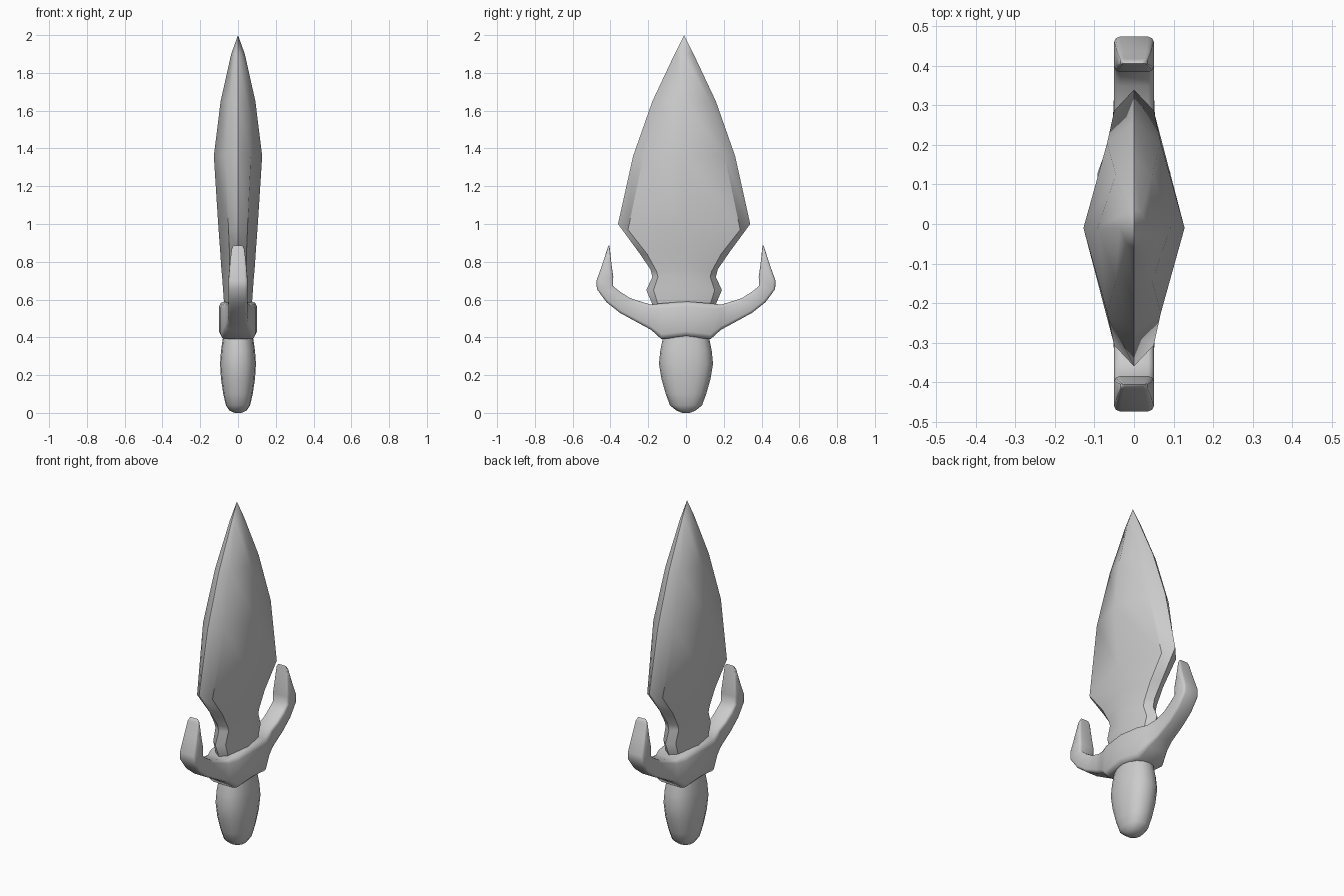
import bpy
import bmesh
from math import sin, cos, pi, radians
from mathutils import Vector

if "Cube" in bpy.data.objects:
    bpy.data.objects.remove(bpy.data.objects["Cube"], do_unlink=True)

grey = bpy.data.materials.new("plain grey")
grey.use_nodes = True
colour = (0.6, 0.6, 0.6, 1)
grey.diffuse_color = colour
grey.node_tree.nodes["Principled BSDF"].inputs["Base Color"].default_value = colour


def loft(name, rings, sharp_angle, sharp_rule=None):
    """Skin a list of equal-length point rings and cap both ends."""
    bm = bmesh.new()
    rows = [[bm.verts.new(p) for p in ring] for ring in rings]
    n = len(rows[0])
    for a, b in zip(rows, rows[1:]):
        for i in range(n):
            j = (i + 1) % n
            bm.faces.new((a[i], a[j], b[j], b[i]))
            if sharp_rule and sharp_rule(i, b[i].co.z):
                bm.edges.get((a[i], b[i])).smooth = False
    bm.faces.new(rows[0][::-1])
    bm.faces.new(rows[-1])
    bmesh.ops.remove_doubles(bm, verts=bm.verts, dist=0.0005)
    bmesh.ops.recalc_face_normals(bm, faces=bm.faces)
    mesh = bpy.data.meshes.new(name)
    obj = bpy.data.objects.new(name, mesh)
    bpy.context.collection.objects.link(obj)
    mesh.materials.append(grey)
    sharp = [e.index for e in bm.edges if not e.smooth]
    bm.edges.index_update()
    sharp = [e.index for e in bm.edges if not e.smooth]
    bm.to_mesh(mesh)
    bm.free()
    bpy.ops.object.select_all(action="DESELECT")
    obj.select_set(True)
    bpy.context.view_layer.objects.active = obj
    bpy.ops.object.shade_smooth_by_angle(angle=radians(sharp_angle))
    if sharp:
        attr = mesh.attributes.get("sharp_edge") or mesh.attributes.new("sharp_edge", "BOOLEAN", "EDGE")
        for i in sharp:
            attr.data[i].value = True
    return obj


# Blade: height, edge y, bevel y, bevel x, spine x, bevel height offset
blade_rows = [
    (0.50, 0.15, 0.12, 0.035, 0.068, 0),
    (0.58, 0.17, 0.14, 0.040, 0.074, 0),
    (0.65, 0.20, 0.162, 0.040, 0.079, 0),
    (0.72, 0.168, 0.138, 0.042, 0.084, 0),
    (0.76, 0.178, 0.146, 0.043, 0.088, -0.01),
    (0.85, 0.24, 0.195, 0.045, 0.094, -0.01),
    (1.00, 0.35, 0.297, 0.050, 0.105, -0.03),
    (1.36, 0.27, 0.215, 0.068, 0.128, 0),
    (1.65, 0.168, 0.135, 0.046, 0.092, 0),
    (1.90, 0.05, 0.04, 0.018, 0.036, 0),
    (2.00, 0, 0, 0, 0, 0),
]
blade_rings = []
for z, edge, by, bx, spine, dz in blade_rows:
    c = -0.01
    blade_rings.append([
        (0, c + edge, z), (bx, c + by, z + dz), (spine, c, z), (bx, c - by, z + dz),
        (0, c - edge, z), (-bx, c - by, z + dz), (-spine, c, z), (-bx, c + by, z + dz)])
loft("blade", blade_rings, 50,
     lambda i, z: i % 4 == 0 or (i % 2 == 1 and z < 1.4))

# Guard: lower (y, z), upper (y, z), half width; mirrored across the middle
half = [
    ((0, 0.405), (0, 0.59), 0.10),
    ((0.13, 0.39), (0.13, 0.58), 0.092),
    ((0.185, 0.44), (0.185, 0.573), 0.072),
    ((0.25, 0.475), (0.235, 0.588), 0.054),
    ((0.35, 0.53), (0.295, 0.607), 0.05),
    ((0.42, 0.585), (0.35, 0.642), 0.05),
    ((0.472, 0.655), (0.387, 0.672), 0.05),
    ((0.474, 0.70), (0.385, 0.72), 0.05),
    ((0.438, 0.80), (0.396, 0.80), 0.042),
    ((0.418, 0.865), (0.403, 0.87), 0.034),
    ((0.411, 0.884), (0.406, 0.887), 0.024),
]


def guard_ring(low, high, w, side):
    a, b = Vector((0, side * low[0], low[1])), Vector((0, side * high[0], high[1]))
    # Rounded rectangle: four corners, each cut by three points
    ring = []
    for k in range(4):
        for t in (0, pi / 4, pi / 2):
            ang = k * pi / 2 + t
            sx = 1 if k in (0, 3) else -1
            sz = 1 if k < 2 else -1
            u = sx * 0.72 + 0.28 * cos(ang)
            v = sz * 0.72 + 0.28 * sin(ang)
            p = a.lerp(b, 0.5 + 0.5 * v)
            ring.append((u * w, p.y, p.z))
    return ring


guard_rings = [guard_ring(*r, -1) for r in half[:0:-1]] + [guard_ring(*r, 1) for r in half]
loft("guard", guard_rings, 60)

# Grip: height, half width x, half depth y
grip_rows = [
    (0.0, 0.018, 0.02), (0.012, 0.045, 0.05), (0.04, 0.064, 0.085),
    (0.10, 0.078, 0.107), (0.18, 0.09, 0.13), (0.26, 0.095, 0.143),
    (0.33, 0.09, 0.136), (0.40, 0.08, 0.122), (0.45, 0.07, 0.11),
]


def rounded(v):
    return (1 if v > 0 else -1) * abs(v) ** 0.85


sides = 16
grip_rings = [[(rx * rounded(cos(2 * pi * i / sides)), ry * rounded(sin(2 * pi * i / sides)), z)
               for i in range(sides)] for z, rx, ry in grip_rows]
loft("grip", grip_rings, 60)
